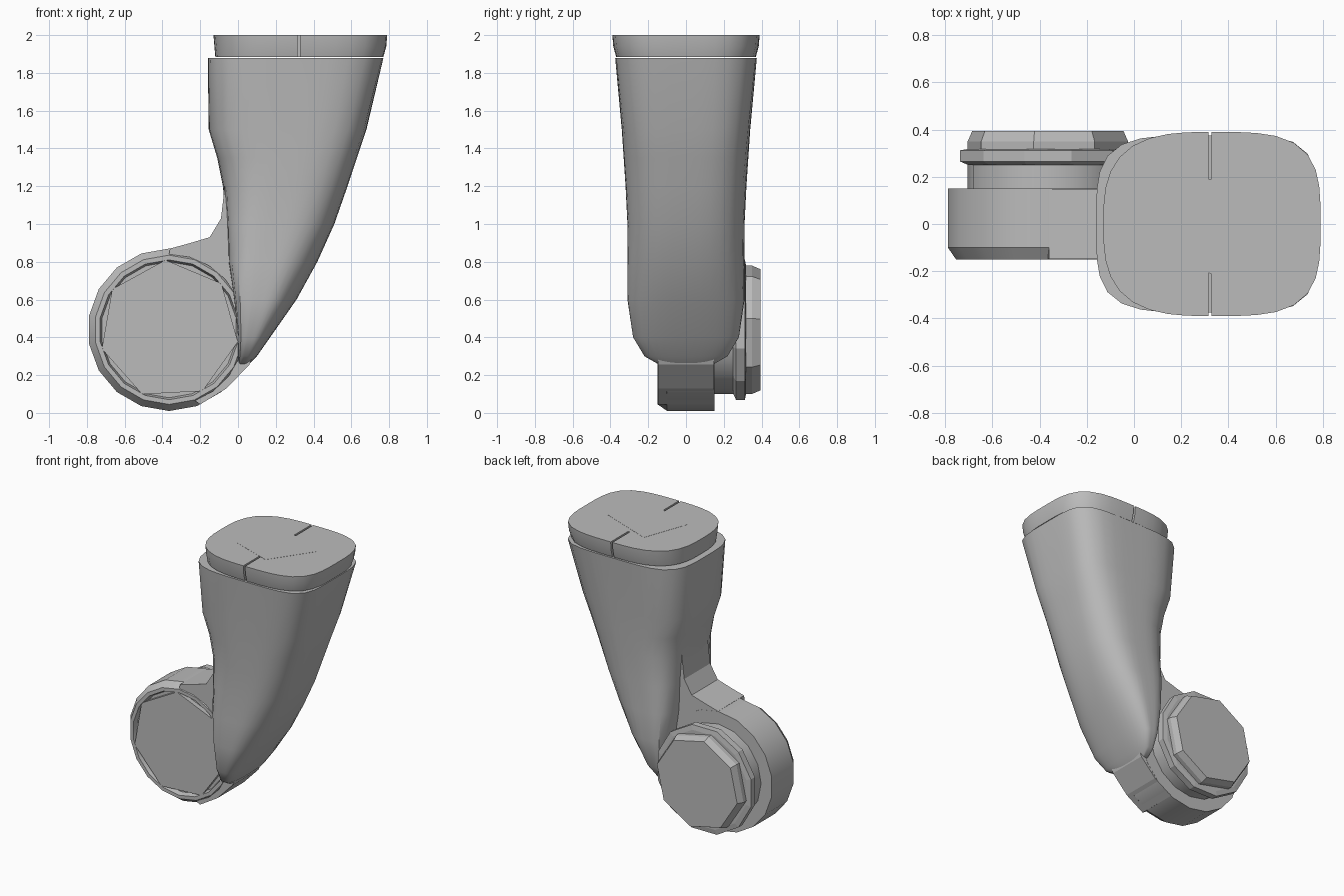
import bpy, bmesh, math
from math import sin, cos, pi, radians
from mathutils import Vector

cube = bpy.data.objects.get("Cube")
if cube:
    bpy.data.objects.remove(cube, do_unlink=True)

grey = bpy.data.materials.new("plain grey")
grey.use_nodes = True
grey.diffuse_color = (0.5, 0.5, 0.5, 1)
grey.node_tree.nodes["Principled BSDF"].inputs["Base Color"].default_value = (0.5, 0.5, 0.5, 1)

HUB = Vector((-0.365, 0, 0.44))


def finish(name, bm, smooth=None):
    bmesh.ops.recalc_face_normals(bm, faces=bm.faces[:])
    mesh = bpy.data.meshes.new(name)
    bm.to_mesh(mesh)
    bm.free()
    mesh.materials.append(grey)
    ob = bpy.data.objects.new(name, mesh)
    bpy.context.collection.objects.link(ob)
    if smooth:
        bpy.ops.object.select_all(action='DESELECT')
        ob.select_set(True)
        bpy.context.view_layer.objects.active = ob
        bpy.ops.object.shade_smooth_by_angle(angle=radians(smooth))
    return ob


def loft(name, rings, smooth=None):
    """Skin a stack of equal-length closed rings and cap both ends."""
    bm = bmesh.new()
    rows = [[bm.verts.new(p) for p in ring] for ring in rings]
    n = len(rows[0])
    for a, b in zip(rows, rows[1:]):
        for i in range(n):
            j = (i + 1) % n
            bm.faces.new((a[i], a[j], b[j], b[i]))
    bm.faces.new(rows[0])
    bm.faces.new(rows[-1])
    return finish(name, bm, smooth)


def turned(name, profile, sides, start=0.0, smooth=None):
    """Turn (radius, y) pairs about the hub axis."""
    angles = [radians(start) + 2 * pi * i / sides for i in range(sides)]
    return loft(name, [[HUB + Vector((r * cos(a), y, r * sin(a))) for a in angles]
                       for r, y in profile], smooth)


def section(z, x0, x1, half, n_left, n_right, count=40):
    """Rounded-box cross-section, with its own squareness on each side."""
    pts = []
    for i in range(count):
        a = 2 * pi * (i + 0.5) / count
        c, s = cos(a), sin(a)
        n = n_right if c > 0 else n_left
        r = (abs(c) ** n + abs(s) ** n) ** (-1 / n)
        pts.append(((x0 + x1) / 2 + r * c * (x1 - x0) / 2, half * r * s, z))
    return pts


# Tapering curved arm shell: z, left, right, half depth, squareness left / right
shell = [
    (0.26, 0.00, 0.06, 0.15, 6, 2.5),
    (0.30, 0.00, 0.10, 0.22, 6, 2.5),
    (0.40, 0.00, 0.17, 0.28, 6, 2.5),
    (0.60, -0.02, 0.31, 0.31, 6, 2.5),
    (0.80, -0.05, 0.42, 0.31, 5, 2.7),
    (1.00, -0.06, 0.51, 0.31, 4, 3),
    (1.20, -0.08, 0.58, 0.32, 3.2, 3.2),
    (1.35, -0.11, 0.63, 0.33, 3.2, 3.5),
    (1.50, -0.155, 0.68, 0.34, 3.5, 4),
    (1.88, -0.16, 0.77, 0.375, 4, 5),
]
loft("arm_shell", [section(*s) for s in shell], 30)

# Top cap with two thin slots
cap = loft("top_cap", [section(1.885, -0.12, 0.77, 0.37, 3, 3.6),
                       section(1.94, -0.125, 0.785, 0.385, 3, 3.6),
                       section(2.0, -0.13, 0.79, 0.39, 3, 3.6)], 30)
bm = bmesh.new()
for side in (-1, 1):
    made = bmesh.ops.create_cube(bm, size=1)["verts"]
    bmesh.ops.scale(bm, verts=made, vec=(0.014, 0.3, 0.4))
    bmesh.ops.translate(bm, verts=made, vec=(0.322, side * 0.34, 1.95))
cutter = finish("slot_cutter", bm)
cutter.hide_render = True
cutter.hide_set(True)
cut = cap.modifiers.new("slots", 'BOOLEAN')
cut.operation = 'DIFFERENCE'
cut.object = cutter

# Turned square plate on the cap
square = [(0.19, 0.21), (0.58, 0.06), (0.38, -0.23), (0.07, -0.12)]
loft("top_plate", [[(x, y, z) for x, y in square] for z in (1.997, 2.001)])

# Elbow housing: round drum with a front recess
turned("elbow_drum", [(0.36, -0.115), (0.37, -0.15), (0.395, -0.15), (0.43, -0.10),
                      (0.43, 0.15)], 18, 10, 25)
turned("elbow_front_plate", [(0.37, -0.11), (0.37, -0.149)], 7, 273 + 180 / 7)

# Neck joining the drum to the shell
inner = [(HUB.x + 0.4 * cos(radians(a)), HUB.z + 0.4 * sin(radians(a)))
         for a in range(-70, 91, 16)]
outer = [(-0.36, 0.87), (-0.25, 0.90), (-0.15, 0.93), (-0.09, 1.03), (-0.07, 1.2), (0.1, 1.2),
         (0.2, 0.6), (0.06, 0.255), (-0.06, 0.13), (-0.2, 0.045)]
loft("elbow_neck", [[(x, y, z) for x, z in inner + outer] for y in (-0.148, 0.149)])

# Stepped joint on the back of the elbow
turned("joint_collar", [(0.34, 0.14), (0.34, 0.255)], 16, 0, 25)
turned("joint_flange", [(0.35, 0.25), (0.385, 0.265), (0.385, 0.312), (0.35, 0.318)], 12, 15)
turned("joint_end_cap", [(0.345, 0.31), (0.345, 0.35), (0.325, 0.395)], 8, 10)
